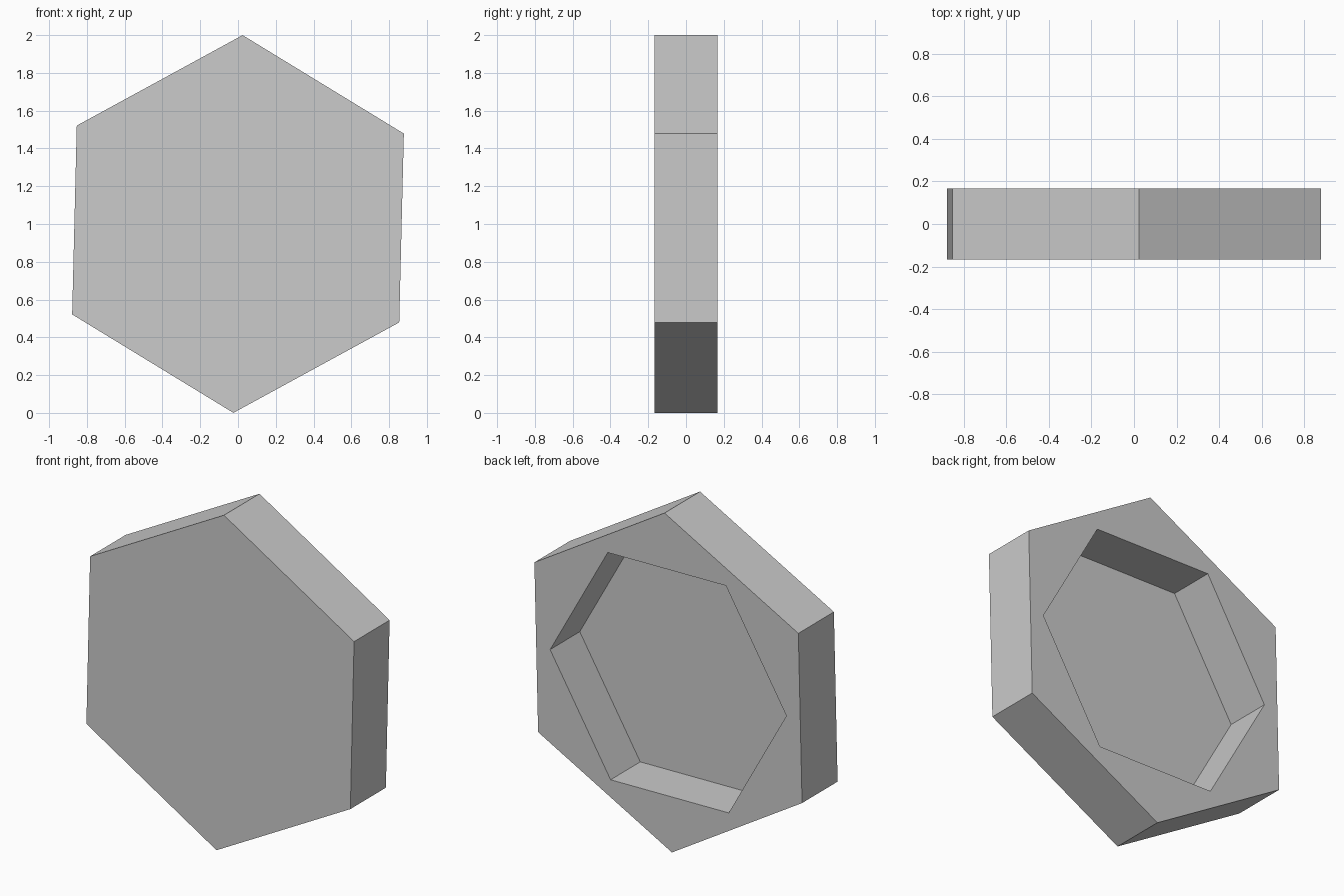
import bpy
import bmesh
from math import radians, cos, sin

cube = bpy.data.objects.get("Cube")
if cube:
    bpy.data.objects.remove(cube, do_unlink=True)

THICK = 0.333     # front to back
DEPTH = 0.278     # recess depth, cut in from the back
CENTRE_Z = 1.0

grey = bpy.data.materials.new("light_grey")
grey.use_nodes = True
colour = (0.6, 0.6, 0.6, 1)
grey.diffuse_color = colour
grey.node_tree.nodes["Principled BSDF"].inputs["Base Color"].default_value = colour


def hexagon(bm, radius, turn, y):
    """Ring of six vertices in an upright plane."""
    angles = [radians(turn + 60 * i) for i in range(6)]
    return [bm.verts.new((radius * cos(a), y, CENTRE_Z + radius * sin(a)))
            for a in angles]


def bridge(bm, ring_a, ring_b):
    for i in range(6):
        j = (i + 1) % 6
        bm.faces.new((ring_a[i], ring_a[j], ring_b[j], ring_b[i]))


bm = bmesh.new()
back = THICK / 2
outer_front = hexagon(bm, 1.0, 28.6, -back)
outer_back = hexagon(bm, 1.0, 28.6, back)
rim = hexagon(bm, 0.775, -0.8, back)
floor = hexagon(bm, 0.775, -0.8, back - DEPTH)

# Front plate, outer walls, recess walls and recess floor
bm.faces.new(outer_front)
bridge(bm, outer_front, outer_back)
bridge(bm, rim, floor)
bm.faces.new(floor)

# Back rim: triangles between the outer hexagon and the turned recess
for i in range(6):
    j = (i + 1) % 6
    bm.faces.new((rim[i], rim[j], outer_back[i]))
    bm.faces.new((outer_back[i], rim[j], outer_back[j]))

bmesh.ops.recalc_face_normals(bm, faces=bm.faces[:])
mesh = bpy.data.meshes.new("hexagonal_tile")
bm.to_mesh(mesh)
bm.free()
mesh.materials.append(grey)
tile = bpy.data.objects.new("hexagonal_tile", mesh)
bpy.context.collection.objects.link(tile)
